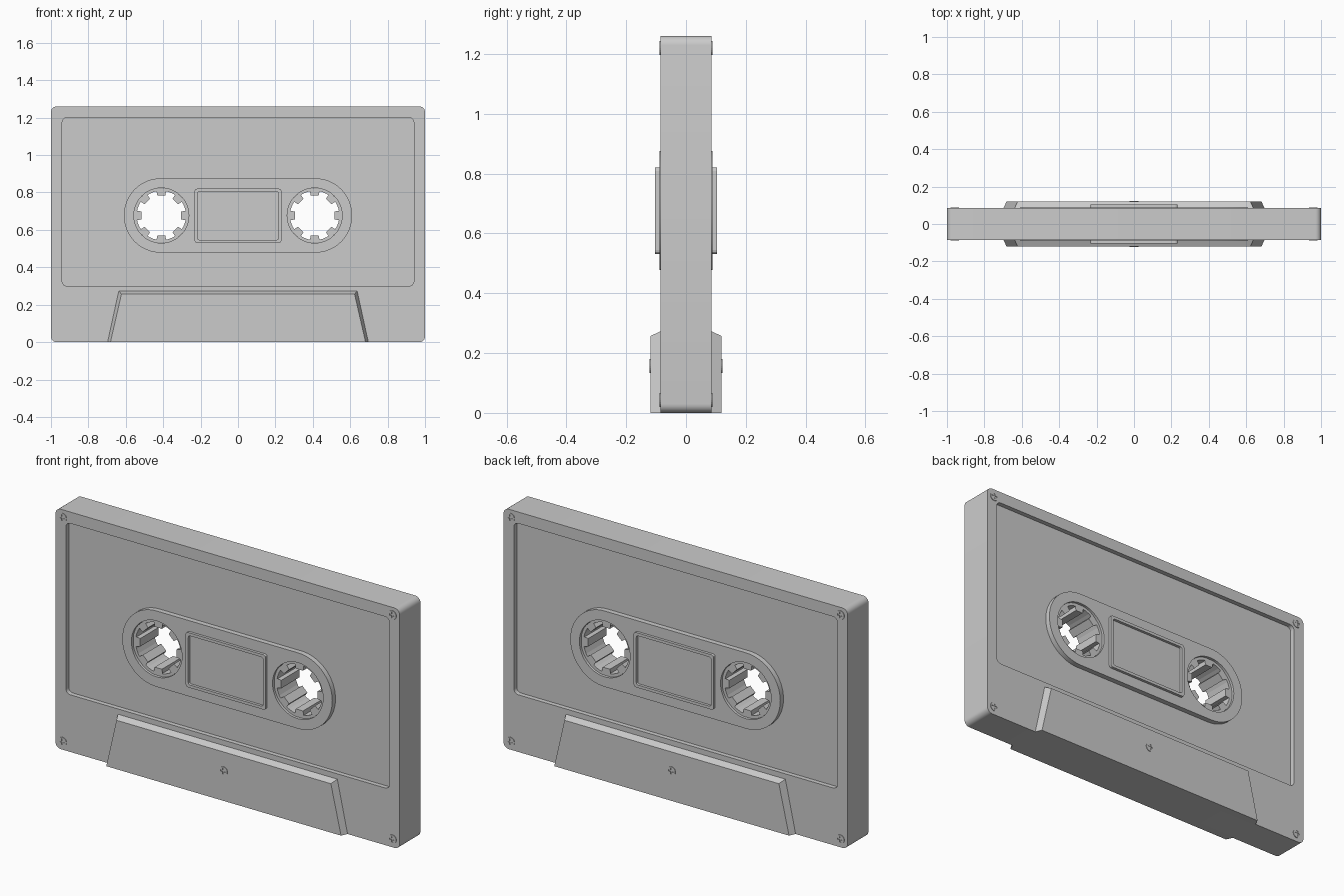
import bpy, bmesh
from math import cos, sin, pi, radians

if "Cube" in bpy.data.objects:
    bpy.data.objects.remove(bpy.data.objects["Cube"])

HX, HZ = 0.41, 0.677  # reel centre


def finish(name, bm):
    bmesh.ops.recalc_face_normals(bm, faces=bm.faces)
    me = bpy.data.meshes.new(name)
    bm.to_mesh(me)
    bm.free()
    ob = bpy.data.objects.new(name, me)
    bpy.context.collection.objects.link(ob)
    return ob


def prism(name, back, y0, y1, front=None):
    """Loft an (x, z) outline at y0 to the same or another outline at y1."""
    bm = bmesh.new()
    a = [bm.verts.new((x, y0, z)) for x, z in back]
    b = [bm.verts.new((x, y1, z)) for x, z in (front or back)]
    bm.faces.new(a)
    bm.faces.new(b[::-1])
    for i in range(len(a)):
        j = (i + 1) % len(a)
        bm.faces.new((a[i], a[j], b[j], b[i]))
    return finish(name, bm)


def rounded(x0, x1, z0, z1, r, n=6):
    pts = []
    for k, (cx, cz) in enumerate([(x1 - r, z1 - r), (x0 + r, z1 - r),
                                  (x0 + r, z0 + r), (x1 - r, z0 + r)]):
        for i in range(n + 1):
            t = pi / 2 * (k + i / n)
            pts.append((cx + r * cos(t), cz + r * sin(t)))
    return pts


def circle(cx, cz, r, n=48):
    return [(cx + r * cos(2 * pi * i / n), cz + r * sin(2 * pi * i / n)) for i in range(n)]


def cut(ob, *cutters):
    bpy.context.view_layer.objects.active = ob
    for c in cutters:
        m = ob.modifiers.new("cut", 'BOOLEAN')
        m.object, m.operation, m.solver = c, 'DIFFERENCE', 'EXACT'
        bpy.ops.object.modifier_apply(modifier=m.name)


def smooth(ob):
    bpy.ops.object.select_all(action='DESELECT')
    ob.select_set(True)
    bpy.context.view_layer.objects.active = ob
    bpy.ops.object.shade_smooth_by_angle(angle=radians(30))


# reel hole cutters
holes = [prism("hole_cutter", circle(s * HX, HZ, 0.147), -0.3, 0.3) for s in (-1, 1)]
helpers = list(holes)

# shell with rounded corners, label recesses and reel holes
shell = prism("shell", rounded(-1, 1, 0, 1.26, 0.03), -0.086, 0.086)
label = rounded(-0.94, 0.94, 0.30, 1.20, 0.025)
recesses = [prism("label_cutter", label, s * 0.062, s * 0.2) for s in (-1, 1)]
helpers += recesses
cut(shell, *recesses, *holes)
smooth(shell)

# reel hubs: ring with eight inward teeth
for s, side in ((-1, "left"), (1, "right")):
    inner = []
    for k in range(8):
        t = k * pi / 4
        w = 0.021
        for r, a in ((0.132, -w / 0.132), (0.108, -w / 0.108), (0.108, w / 0.108), (0.132, w / 0.132),
                     (0.132, pi / 8 - 0.09), (0.132, pi / 8 + 0.09)):
            inner.append((r, t + a))
    bm = bmesh.new()
    rows = []
    for r, a in inner:
        rows.append([bm.verts.new((s * HX + q * cos(a), y, HZ + q * sin(a)))
                     for q, y in ((r, -0.076), (0.148, -0.076), (0.148, 0.076), (r, 0.076))])
    for i, p in enumerate(rows):
        q = rows[(i + 1) % len(rows)]
        for j in range(4):
            k = (j + 1) % 4
            bm.faces.new((p[j], p[k], q[k], q[j]))
    finish(side + "_reel_hub", bm)

# head block outlines
base = [(-0.70, 0), (0.70, 0), (0.64, 0.275), (-0.64, 0.275)]
face = [(-0.682, 0), (0.682, 0), (0.623, 0.257), (-0.623, 0.257)]

for s, side in ((-1, "front"), (1, "back")):
    # stadium plate around the reels
    plate = prism(side + "_reel_plate", rounded(-0.61, 0.61, 0.478, 0.876, 0.198, 16),
                  s * 0.055, s * 0.089)
    cut(plate, *holes)
    smooth(plate)

    # raised window frame
    frame = prism(side + "_window_frame", rounded(-0.232, 0.232, 0.532, 0.82, 0.012, 3),
                  s * 0.08, s * 0.103)
    inside = prism("window_cutter", rounded(-0.217, 0.217, 0.547, 0.805, 0.01, 3),
                   s * 0.088, s * 0.2)
    cut(frame, inside)
    helpers.append(inside)

    # thick head block with sloped edges
    prism(side + "_head_block", base, s * 0.08, s * 0.119, face)

    # screws with cross slots
    spots = [(x, z, 0.089) for x in (-0.958, 0.958) for z in (0.043, 1.22)] + [(0, 0.157, 0.122)]
    for x, z, y in spots:
        screw = prism(side + "_screw", circle(x, z, 0.023, 20), s * (y - 0.02), s * y)
        w, h = 0.004, 0.015
        cross = [(x + a, z + b) for a, b in
                 ((w, w), (w, h), (-w, h), (-w, w), (-h, w), (-h, -w),
                  (-w, -w), (-w, -h), (w, -h), (w, -w), (h, -w), (h, w))]
        slot = prism("slot_cutter", cross, s * (y - 0.003), s * (y + 0.05))
        cut(screw, slot)
        helpers.append(slot)

# remove the used cutters
for c in helpers:
    bpy.data.objects.remove(c, do_unlink=True)
